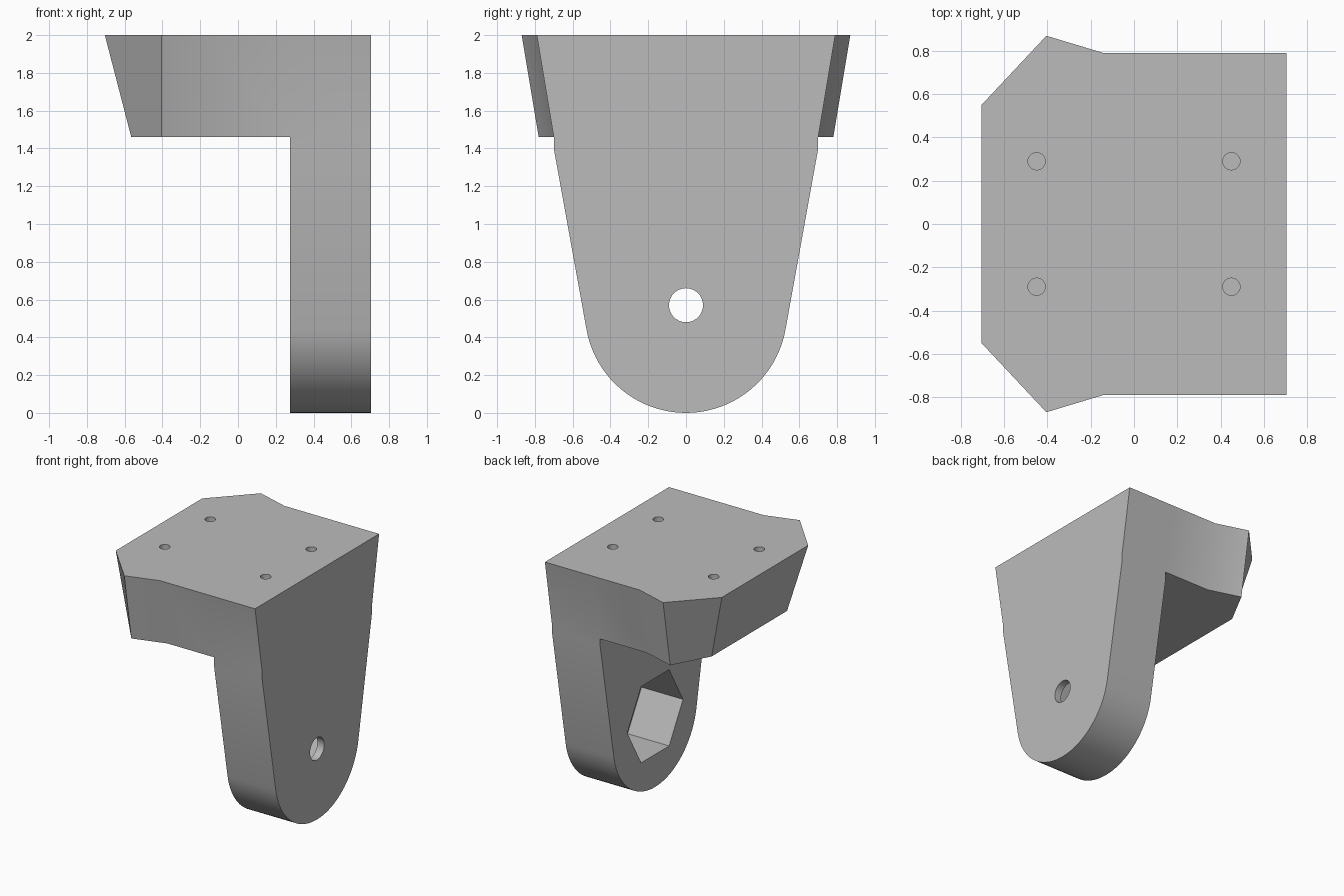
import bpy, bmesh, math
from mathutils import Matrix

default = bpy.data.objects.get("Cube")
if default:
    bpy.data.objects.remove(default, do_unlink=True)

grey = bpy.data.materials.new("plain_grey")
grey.use_nodes = True
colour = (0.5, 0.5, 0.5, 1)
grey.diffuse_color = colour
grey.node_tree.nodes["Principled BSDF"].inputs["Base Color"].default_value = colour

TOP, UNDER = 2.0, 1.46
INNER, OUTER = 0.275, 0.705      # leg thickness range along x
HOLE_Z = 0.57


def make_object(name, bm):
    bmesh.ops.recalc_face_normals(bm, faces=bm.faces[:])
    mesh = bpy.data.meshes.new(name)
    bm.to_mesh(mesh)
    bm.free()
    mesh.materials.append(grey)
    ob = bpy.data.objects.new(name, mesh)
    bpy.context.collection.objects.link(ob)
    return ob


def mirrored(points):
    """Half outline on +y followed by its mirror on -y."""
    return points + [(a, -b) for a, b in reversed(points)]


# Flared mounting plate: matching top and underside outlines (x, y)
bm = bmesh.new()
top_outline = mirrored([(OUTER, 0.79), (INNER, 0.79), (-0.14, 0.79),
                        (-0.405, 0.87), (-0.705, 0.55)])
low_outline = mirrored([(OUTER, 0.70), (INNER, 0.70), (-0.14, 0.70),
                        (-0.405, 0.78), (-0.565, 0.48)])
top = [bm.verts.new((x, y, TOP)) for x, y in top_outline]
low = [bm.verts.new((x, y, UNDER)) for x, y in low_outline]
bm.faces.new(top)
bm.faces.new(low[1:-1])
for i in range(len(top) - 1):
    bm.faces.new((top[i], top[i + 1], low[i + 1], low[i]))

# Tapered leg with a rounded foot, hanging under the +x edge (y, z)
R, STEPS, TILT = 0.535, 40, math.radians(10)
profile = [(0.70, 1.40)]
for i in range(STEPS + 1):
    a = -TILT - (math.pi - 2 * TILT) * i / STEPS
    profile.append((R * math.cos(a), R + R * math.sin(a)))
profile.append((-0.70, 1.40))
outer = [low[0]] + [bm.verts.new((OUTER, y, z)) for y, z in profile] + [low[-1]]
inner = [low[1]] + [bm.verts.new((INNER, y, z)) for y, z in profile] + [low[-2]]
for i in range(len(outer) - 1):
    bm.faces.new((outer[i], outer[i + 1], inner[i + 1], inner[i]))
bm.faces.new(inner)
bm.faces.new([top[0]] + outer + [top[-1]])
bracket = make_object("bracket", bm)


def cut(name, sides, radius, length, matrix):
    """Subtract a prism centred by the matrix, its axis along local z."""
    bm = bmesh.new()
    bmesh.ops.create_cone(bm, cap_ends=True, segments=sides, radius1=radius,
                          radius2=radius, depth=length, matrix=matrix)
    cutter = make_object(name, bm)
    cutter.hide_render = True
    mod = bracket.modifiers.new(name, 'BOOLEAN')
    mod.operation = 'DIFFERENCE'
    mod.solver = 'EXACT'
    mod.object = cutter
    bpy.context.view_layer.objects.active = bracket
    bpy.ops.object.modifier_apply(modifier=name)
    bpy.data.objects.remove(cutter, do_unlink=True)


along_x = Matrix.Rotation(math.pi / 2, 4, 'Y')
# Hexagonal pocket in the inner face, points up and down
pocket_end = INNER + 0.37
cut("hex_pocket", 6, 0.355, 0.74,
    Matrix.Translation((INNER, 0, HOLE_Z)) @ along_x)
# Bolt hole through the remaining wall
cut("bolt_hole", 40, 0.09, 0.3,
    Matrix.Translation((pocket_end, 0, HOLE_Z)) @ along_x)
# Four blind screw holes in the top
for x in (-0.45, 0.45):
    for y in (-0.29, 0.29):
        cut("screw_hole", 24, 0.04, 0.6, Matrix.Translation((x, y, TOP)))

# Smooth shading with sharp corners kept
bpy.ops.object.select_all(action='DESELECT')
bracket.select_set(True)
bpy.context.view_layer.objects.active = bracket
bpy.ops.object.shade_smooth_by_angle(angle=math.radians(30))
